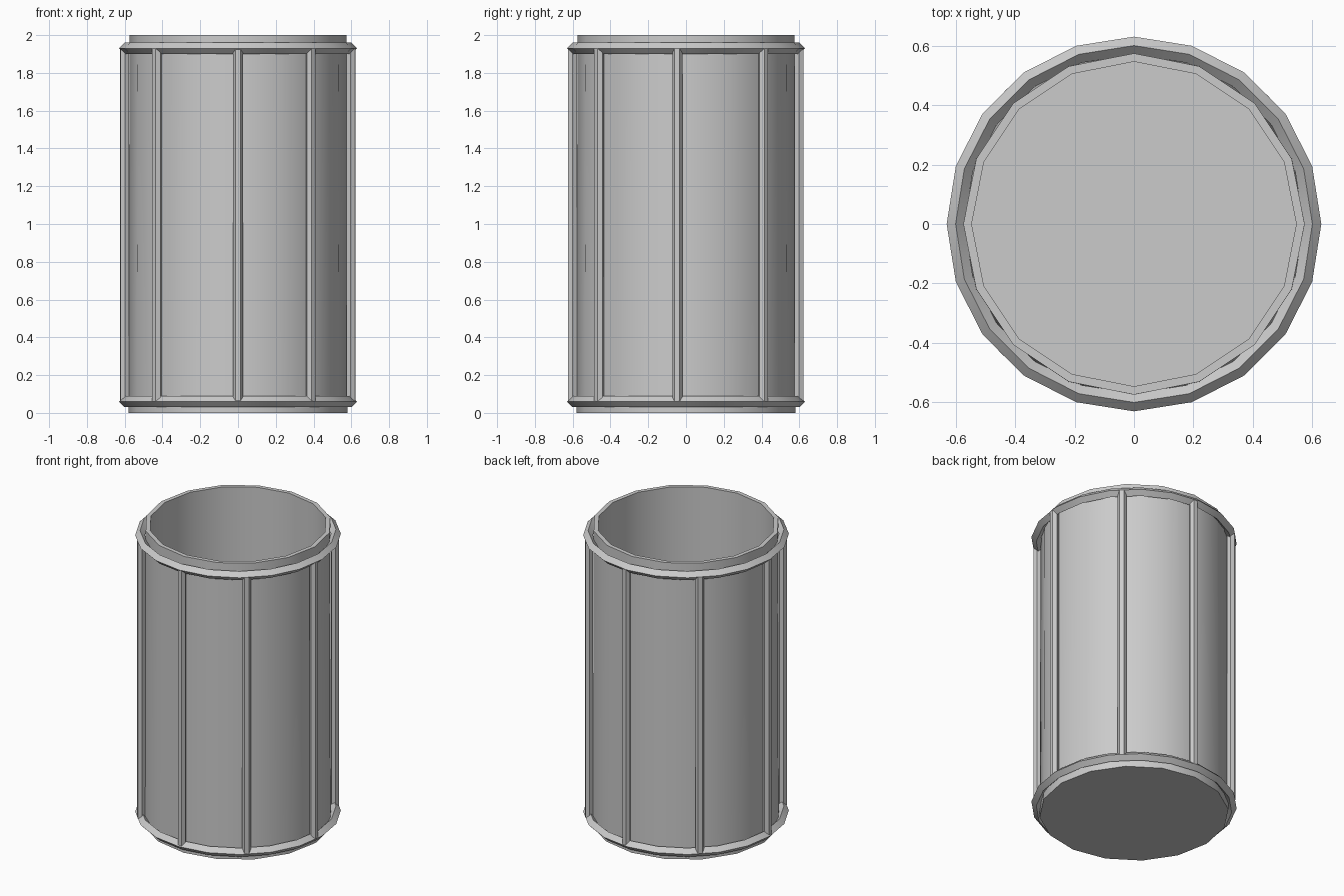
import bpy, bmesh
from math import pi, radians, cos, sin

if "Cube" in bpy.data.objects:
    bpy.data.objects.remove(bpy.data.objects["Cube"])


def finish(bm, name):
    bmesh.ops.recalc_face_normals(bm, faces=bm.faces)
    mesh = bpy.data.meshes.new(name)
    bm.to_mesh(mesh)
    bm.free()
    obj = bpy.data.objects.new(name, mesh)
    bpy.context.collection.objects.link(obj)
    bpy.ops.object.select_all(action='DESELECT')
    obj.select_set(True)
    bpy.context.view_layer.objects.active = obj
    bpy.ops.object.shade_smooth_by_angle(angle=radians(30))
    return obj


def lathe(name, profile, sides, closed=False):
    """Revolve (radius, z) points around z; open profiles get capped ends."""
    bm = bmesh.new()
    rings = [[bm.verts.new((r * cos(2 * pi * i / sides), r * sin(2 * pi * i / sides), z))
              for i in range(sides)] for r, z in profile]
    pairs = list(zip(rings, rings[1:]))
    if closed:
        pairs.append((rings[-1], rings[0]))
    else:
        bm.faces.new(rings[0])
        bm.faces.new(rings[-1])
    for a, b in pairs:
        for i in range(sides):
            j = (i + 1) % sides
            bm.faces.new((a[i], a[j], b[j], b[i]))
    return finish(bm, name)


# Hollow, slightly tapered container body with a thin floor
lathe("container_body", [(0.58, 0), (0.574, 2), (0.546, 2), (0.55, 0.03)], 16)

# Diamond-section hoops near the bottom and top
R, t = 0.6, 0.03
for name, z in (("bottom_hoop", 0.06), ("top_hoop", 1.93)):
    lathe(name, [(R + t, z), (R, z + t), (R - t, z), (R, z - t)], 20, closed=True)

# Slightly unevenly spaced hexagonal rods joining the hoops
for n, deg in enumerate((43, 87.5, 133, 181, 224.2, 270, 310, 355.7)):
    a = radians(deg)
    rod = lathe(f"rod_{n + 1}", [(0.027, 0.06), (0.027, 1.93)], 6)
    rod.location = (R * cos(a), R * sin(a), 0)
    rod.rotation_euler.z = a + pi / 6   # flat side faces outward
